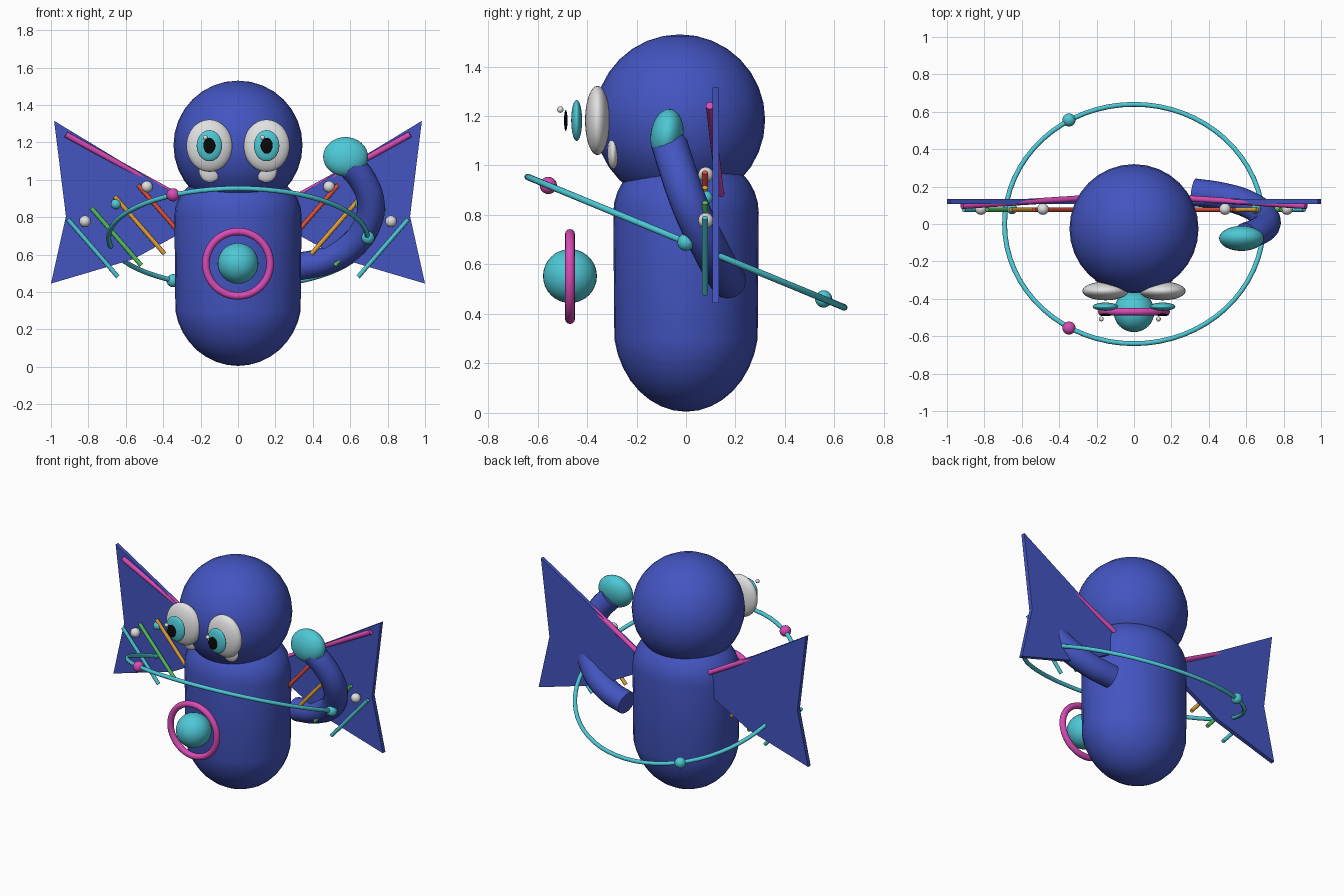
import bpy, bmesh, math
from mathutils import Vector

if "Cube" in bpy.data.objects:
    bpy.data.objects.remove(bpy.data.objects["Cube"])


def material(name, rgb):
    m = bpy.data.materials.new(name)
    m.diffuse_color = (*rgb, 1)
    m.use_nodes = True
    m.node_tree.nodes["Principled BSDF"].inputs["Base Color"].default_value = m.diffuse_color
    return m


BLUE = material("royal blue", (0.056, 0.09, 0.53))
TEAL = material("teal", (0.075, 0.58, 0.67))
PINK = material("magenta", (0.68, 0.07, 0.46))
WHITE = material("soft white", (0.75, 0.75, 0.75))
BLACK = material("black", (0.003, 0.003, 0.003))
RED = material("red", (0.75, 0.08, 0.045))
ORANGE = material("orange", (0.76, 0.36, 0.04))
GREEN = material("green", (0.09, 0.52, 0.12))


def finish(name, mat):
    ob = bpy.context.object
    ob.name = name
    ob.data.materials.append(mat)
    bpy.ops.object.shade_smooth_by_angle(angle=math.radians(40))
    return ob


def ball(name, mat, loc, size, rot=(0, 0, 0), seg=32):
    bpy.ops.mesh.primitive_uv_sphere_add(segments=seg, ring_count=seg // 2, location=loc, rotation=rot)
    bpy.context.object.scale = size if isinstance(size, tuple) else (size,) * 3
    return finish(name, mat)


def torus(name, mat, loc, rot, major, minor):
    bpy.ops.mesh.primitive_torus_add(location=loc, rotation=rot, major_radius=major,
                                     minor_radius=minor, major_segments=64, minor_segments=12)
    return finish(name, mat)


def rod(name, mat, a, b, radius):
    a, b = Vector(a), Vector(b)
    bpy.ops.mesh.primitive_cylinder_add(vertices=12, radius=radius, depth=(b - a).length,
                                        location=(a + b) / 2)
    bpy.context.object.rotation_euler = (b - a).to_track_quat('Z', 'Y').to_euler()
    return finish(name, mat)


def mesh_object(name, bm, mat):
    bmesh.ops.recalc_face_normals(bm, faces=bm.faces)
    me = bpy.data.meshes.new(name)
    bm.to_mesh(me)
    bm.free()
    ob = bpy.data.objects.new(name, me)
    bpy.context.collection.objects.link(ob)
    bpy.ops.object.select_all(action='DESELECT')
    ob.select_set(True)
    bpy.context.view_layer.objects.active = ob
    return finish(name, mat)


# Body: capsule, flatter at the shoulders and slightly narrow front to back
def capsule_body():
    bm = bmesh.new()
    steps, sides = 9, 32
    profile = []
    for i in range(steps):
        t = math.pi / 2 * i / steps
        profile.append((0.34 * math.sin(t), 0.36 - 0.355 * math.cos(t)))
    for i in range(steps + 1):
        t = math.pi / 2 * i / steps
        profile.append((0.34 * math.cos(t), 0.81 + 0.25 * math.sin(t)))
    verts = [bm.verts.new((r, 0, z)) for r, z in profile]
    edges = [bm.edges.new(p) for p in zip(verts, verts[1:])]
    bmesh.ops.spin(bm, geom=verts + edges, axis=(0, 0, 1), cent=(0, 0, 0),
                   angle=math.tau, steps=sides)
    bmesh.ops.remove_doubles(bm, verts=bm.verts, dist=0.0005)
    bmesh.ops.scale(bm, vec=(1, 0.865, 1), verts=bm.verts)
    mesh_object("body", bm, BLUE)


capsule_body()
ball("head", BLUE, (0, -0.025, 1.185), 0.345)

# Eyes, with floating iris, pupil and glint
for s, side in ((-1, "left"), (1, "right")):
    x = s * 0.153
    ball(side + "_eye", WHITE, (x, -0.358, 1.182), (0.123, 0.05, 0.14))
    ball(side + "_iris", TEAL, (x, -0.442, 1.182), (0.068, 0.022, 0.083))
    ball(side + "_pupil", BLACK, (x, -0.486, 1.182), (0.032, 0.007, 0.042), seg=24)
    ball(side + "_glint", WHITE, (x - 0.022, -0.508, 1.226), 0.013, seg=16)
    ball(side + "_cheek", WHITE, (s * 0.15, -0.295, 1.052), (0.06, 0.023, 0.067), seg=24)

# Chest orb with its hoop
ball("chest_orb", TEAL, (0, -0.469, 0.553), 0.109)
torus("chest_hoop", PINK, (0, -0.469, 0.551), (math.pi / 2, 0, 0), 0.172, 0.02)

# Tilted orbit ring with three beads
TILT = math.radians(22.4)
torus("orbit_ring", TEAL, (0, 0, 0.69), (-TILT, 0, 0), 0.692, 0.013)
for i, mat in enumerate((TEAL, TEAL, PINK)):
    a = math.tau * i / 3
    y = 0.695 * math.sin(a)
    ball(f"orbit_bead_{i + 1}", mat,
         (0.695 * math.cos(a), y * math.cos(TILT), 0.69 - y * math.sin(TILT)), 0.035, seg=20)

# Wings: flat plates with a leading rod, coloured slats and studs
OUTLINE = [(0.24, 0.865), (0.983, 1.315), (0.92, 0.805), (1.0, 0.445), (0.56, 0.575), (0.26, 0.74)]
for s, side in ((-1, "left"), (1, "right")):
    bm = bmesh.new()
    face = bm.faces.new([bm.verts.new((s * x, 0.107, z)) for x, z in OUTLINE])
    out = bmesh.ops.extrude_face_region(bm, geom=[face])
    bmesh.ops.translate(bm, vec=(0, 0.027, 0),
                        verts=[v for v in out["geom"] if isinstance(v, bmesh.types.BMVert)])
    mesh_object(side + "_wing", bm, BLUE)
    rod(side + "_wing_rod", PINK, (s * 0.92, 0.096, 1.242), (s * 0.24, 0.14, 0.868), 0.016)
    for i, (mat, label) in enumerate(((RED, "red"), (ORANGE, "orange"), (GREEN, "green"), (TEAL, "teal"))):
        x, z = 0.535 + 0.125 * i, 0.972 - 0.061 * i
        rod(f"{side}_{label}_slat", mat, (s * x, 0.077, z), (s * (x - 0.268), 0.077, z - 0.308), 0.012)
    for i, (x, z, r, mat) in enumerate(((0.487, 0.963, 0.031, WHITE), (0.652, 0.87, 0.028, TEAL),
                                        (0.818, 0.778, 0.031, WHITE))):
        ball(f"{side}_wing_stud_{i + 1}", mat, (s * x, 0.08, z), r, seg=20)

# Raised arm: a bent tube, flat at the lower end
PATH = [(0.32, 0.17, 0.535), (0.46, 0.15, 0.565), (0.60, 0.11, 0.64), (0.69, 0.05, 0.76),
        (0.71, 0.0, 0.88), (0.665, -0.04, 1.0), (0.60, -0.065, 1.08)]
curve = bpy.data.curves.new("arm", 'CURVE')
curve.dimensions = '3D'
curve.bevel_depth = 0.074
curve.bevel_resolution = 6
curve.use_fill_caps = True
spline = curve.splines.new('BEZIER')
spline.bezier_points.add(len(PATH) - 1)
for p, co in zip(spline.bezier_points, PATH):
    p.co = co
    p.handle_left_type = p.handle_right_type = 'AUTO'
spline.resolution_u = 6
arm = bpy.data.objects.new("arm", curve)
bpy.context.collection.objects.link(arm)
bpy.ops.object.select_all(action='DESELECT')
arm.select_set(True)
bpy.context.view_layer.objects.active = arm
bpy.ops.object.convert(target='MESH')
finish("arm", BLUE)

# Hand
ball("hand", TEAL, (0.575, -0.077, 1.123), (0.12, 0.066, 0.106), rot=(math.radians(-8), 0, 0))
